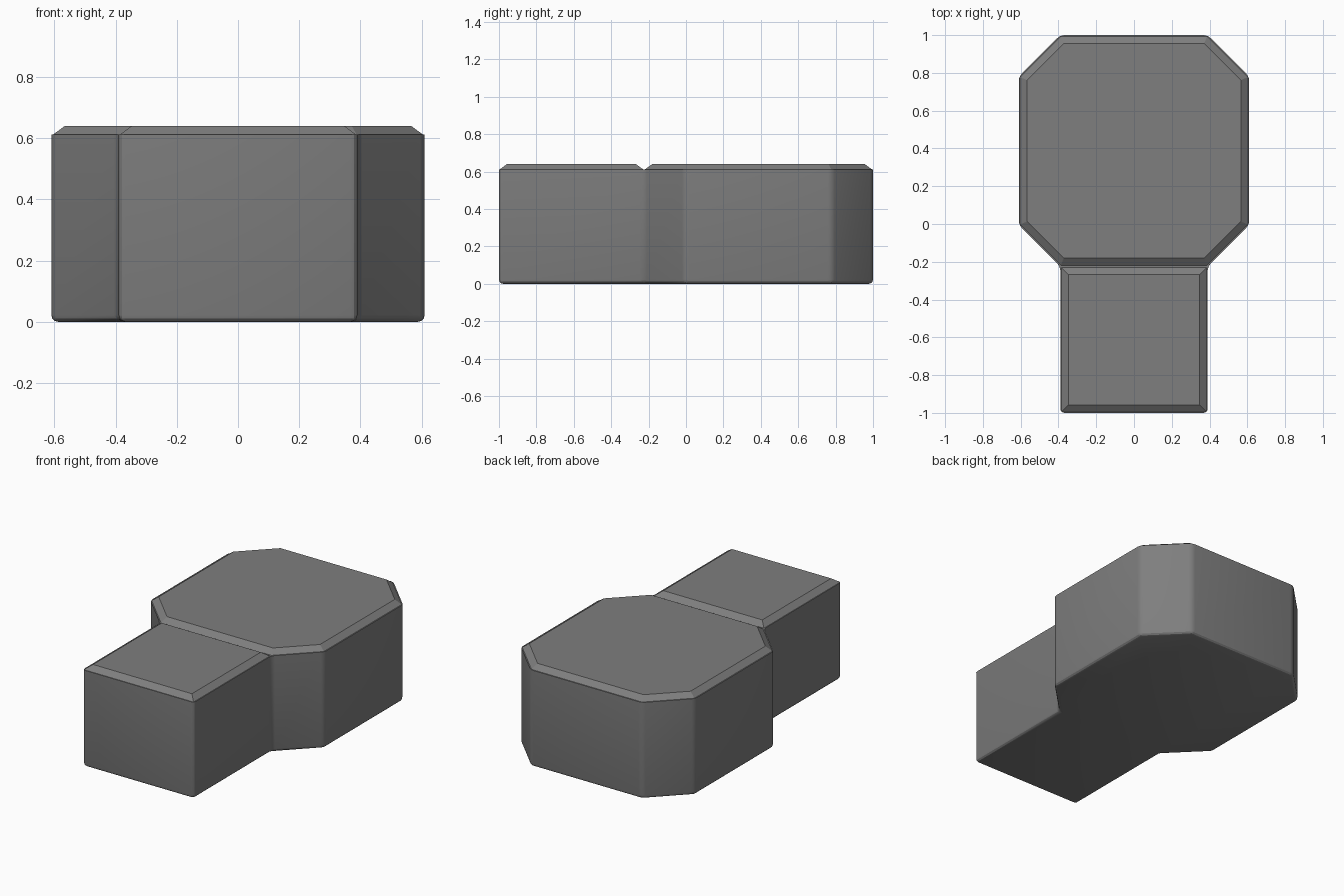
import bpy, bmesh

if "Cube" in bpy.data.objects:
    bpy.data.objects.remove(bpy.data.objects["Cube"])

grey = bpy.data.materials.new("mid grey")
grey.diffuse_color = (0.21, 0.21, 0.21, 1)
grey.use_nodes = True
grey.node_tree.nodes["Principled BSDF"].inputs["Base Color"].default_value = grey.diffuse_color

BODY_TOP, TOP, NECK = 0.612, 0.64, -0.225
# right-hand half outlines, front to back
HEAD = [(0.39, NECK), (0.61, -0.005), (0.61, 0.78), (0.39, 1.0)]
HANDLE = [(0.39, -1.0), (0.39, NECK)]


def mirrored(half):
    return half + [(-x, y) for x, y in reversed(half)]


def finish(bm, name):
    bmesh.ops.recalc_face_normals(bm, faces=bm.faces)
    mesh = bpy.data.meshes.new(name)
    bm.to_mesh(mesh)
    bm.free()
    mesh.materials.append(grey)
    ob = bpy.data.objects.new(name, mesh)
    bpy.context.collection.objects.link(ob)
    for p in mesh.polygons:
        p.use_smooth = True
    bpy.ops.object.select_all(action='DESELECT')
    ob.select_set(True)
    bpy.context.view_layer.objects.active = ob
    bpy.ops.object.shade_smooth_by_angle(angle=0.45)
    return ob


# body: extruded outline with rounded upright and bottom edges
bm = bmesh.new()
base = bm.faces.new([bm.verts.new((x, y, 0)) for x, y in mirrored(HANDLE + HEAD[1:])])
top = bmesh.ops.extrude_face_region(bm, geom=[base], use_keep_orig=True)["geom"]
bmesh.ops.translate(bm, verts=[g for g in top if isinstance(g, bmesh.types.BMVert)],
                    vec=(0, 0, BODY_TOP))
soft = [e for e in bm.edges if min(v.co.z for v in e.verts) < 0.01]
bmesh.ops.bevel(bm, geom=soft, offset=0.022, segments=3, profile=0.5, affect='EDGES')
finish(bm, "body")


# raised top panels: chamfered plates that leave a groove at the neck
def panel(half, name):
    bm = bmesh.new()
    face = bm.faces.new([bm.verts.new((x, y, BODY_TOP)) for x, y in mirrored(half)])
    face.normal_update()
    if face.normal.z < 0:
        face.normal_flip()
    # pull in slightly, then drop that margin to leave a fine ledge
    rim = bmesh.ops.inset_individual(bm, faces=[face], thickness=0.007)["faces"]
    bmesh.ops.delete(bm, geom=rim, context='FACES')
    bmesh.ops.inset_individual(bm, faces=[face], thickness=0.05, use_even_offset=True)
    for v in face.verts:
        v.co.z = TOP
    bmesh.ops.bevel(bm, geom=list(face.edges), offset=0.012, segments=2,
                    profile=0.5, affect='EDGES')
    finish(bm, name)


panel(HEAD, "head_top_panel")
panel(HANDLE, "handle_top_panel")
